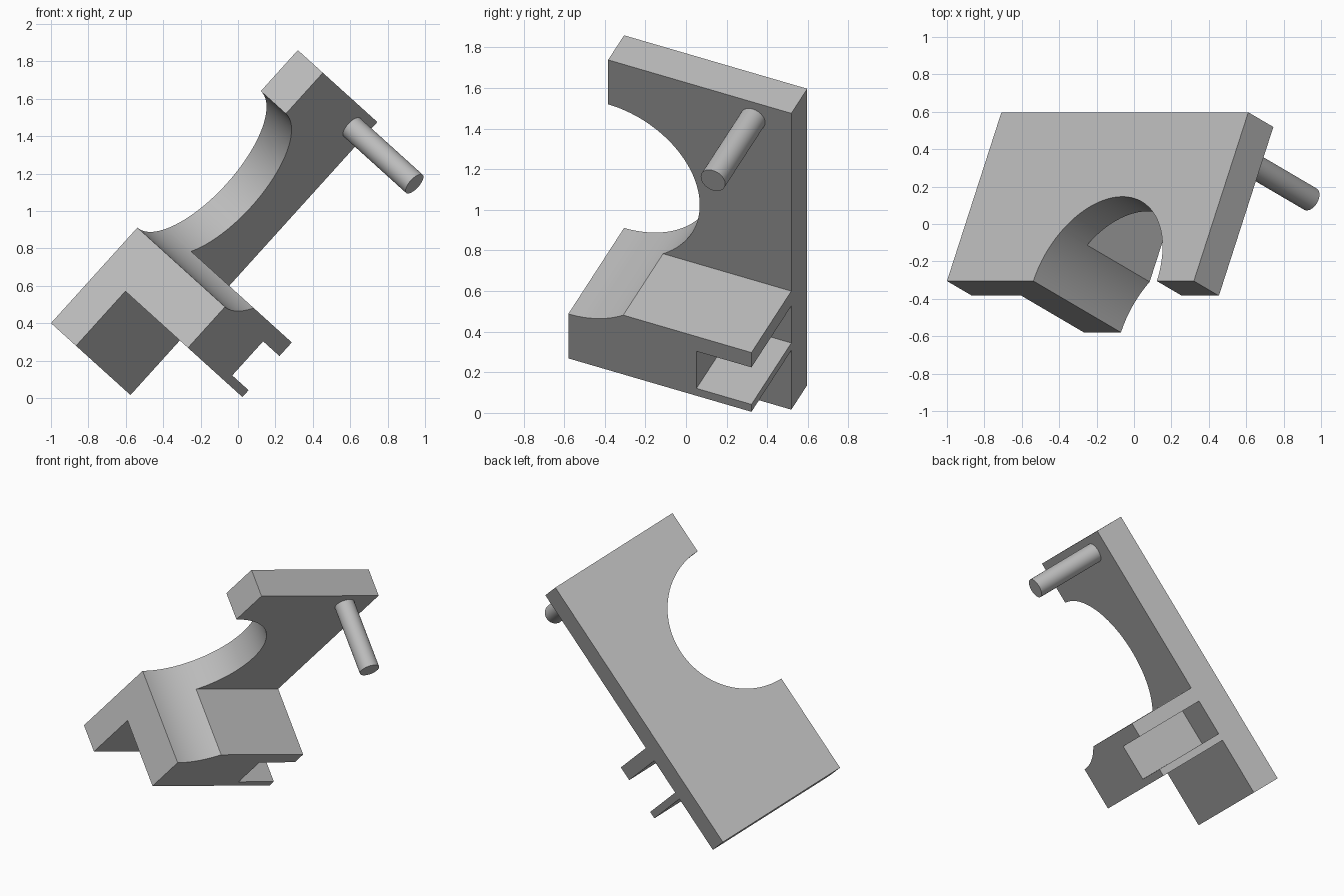
import bpy
from mathutils import Matrix, Vector

if "Cube" in bpy.data.objects:
    bpy.data.objects.remove(bpy.data.objects["Cube"])

grey = bpy.data.materials.new("plain grey")
grey.use_nodes = True
colour = (0.5, 0.5, 0.5, 1)
grey.diffuse_color = colour
grey.node_tree.nodes["Principled BSDF"].inputs["Base Color"].default_value = colour

# Tilted frame of the part: length, width and depth directions from one plate corner
UNIT = 0.0984
length = Vector((-0.671, 0, -0.742)).normalized()
width = Vector((0.295, 0.916, -0.268))
width = (width - length * width.dot(length)).normalized()
depth = length.cross(width)
frame = Matrix((length, width, depth)).transposed().to_4x4()
frame = Matrix.Translation((0.32, -0.305, 1.86)) @ frame @ Matrix.Scale(UNIT, 4)


def finish(name):
    obj = bpy.context.object
    obj.name = name
    obj.data.materials.append(grey)
    return obj


def box(name, low, high):
    low, high = Vector(low), Vector(high)
    bpy.ops.mesh.primitive_cube_add(size=1)
    obj = finish(name)
    obj.data.transform(Matrix.Translation((low + high) / 2) @ Matrix.Diagonal((*(high - low), 1)))
    return obj


def rod(name, centre, radius, low, high, sides):
    bpy.ops.mesh.primitive_cylinder_add(vertices=sides, radius=radius, depth=high - low)
    obj = finish(name)
    obj.data.transform(Matrix.Translation((*centre, (low + high) / 2)))
    return obj


def combine(target, tool, operation):
    mod = target.modifiers.new(operation.lower(), "BOOLEAN")
    mod.object, mod.operation, mod.solver = tool, operation, "EXACT"
    bpy.context.view_layer.objects.active = target
    bpy.ops.object.modifier_apply(modifier=mod.name)
    bpy.data.objects.remove(tool)


# Plate with a block across its underside
bracket = box("bracket", (0, 0, 0), (20, 10, 2))
combine(bracket, box("block", (12, 0, 1), (16, 10, 7)), "UNION")

# Round bite through the plate and block, then the slot that leaves two prongs
combine(bracket, rod("bite", (8, 0), 5, -1, 9, 128), "DIFFERENCE")
combine(bracket, box("slot", (13, 7, 2), (15.5, 11, 8)), "DIFFERENCE")

# Round post near the plate end
post = rod("post", (1.14, 7.9), 0.67, 1.5, 7, 48)

# Tilt into place, smooth the round walls
for obj in (bracket, post):
    obj.data.transform(frame)
    bpy.ops.object.select_all(action="DESELECT")
    obj.select_set(True)
    bpy.context.view_layer.objects.active = obj
    bpy.ops.object.shade_smooth_by_angle(angle=0.5)
